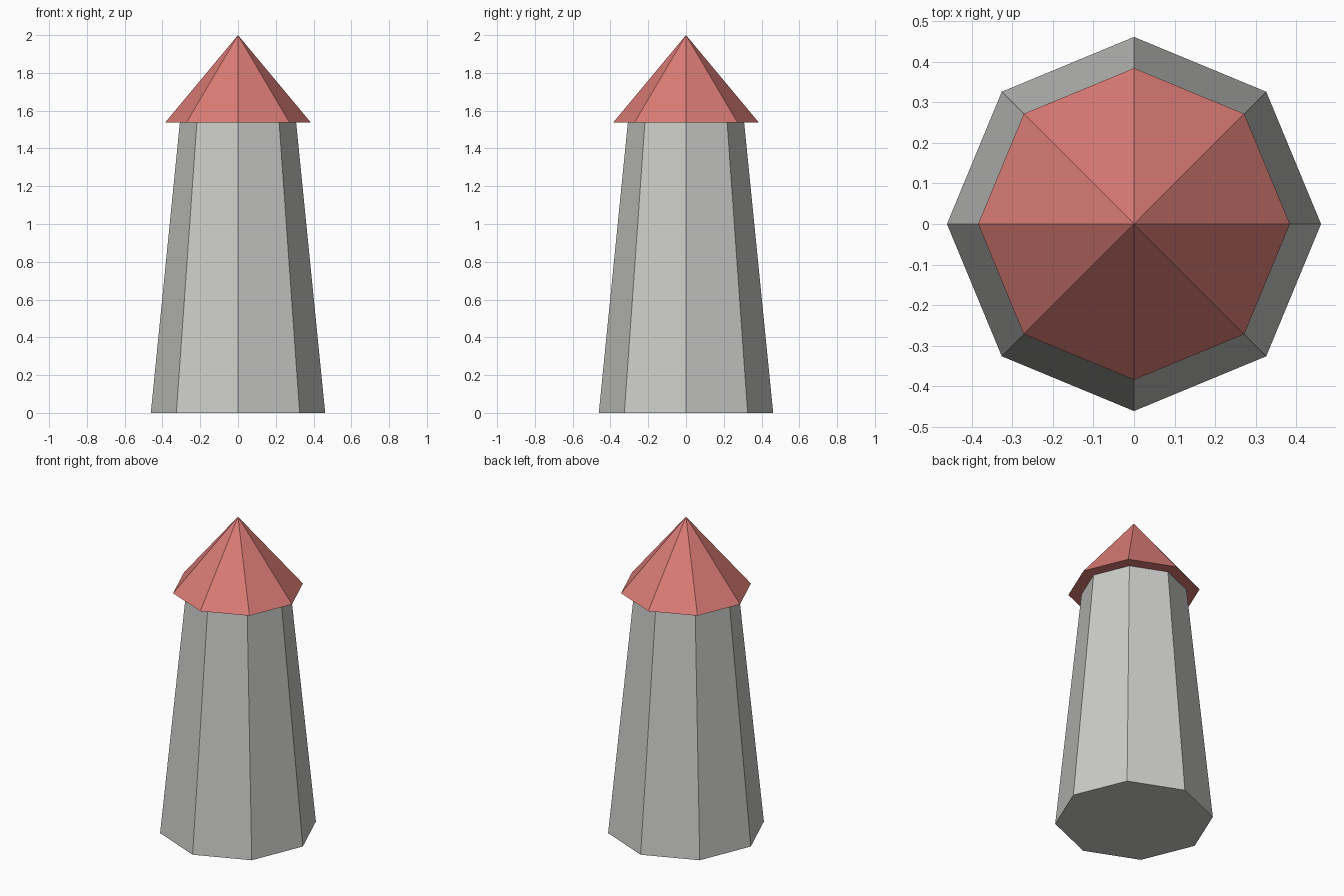
import bpy

if "Cube" in bpy.data.objects:
    bpy.data.objects.remove(bpy.data.objects["Cube"])


def material(name, colour):
    mat = bpy.data.materials.new(name)
    mat.diffuse_color = (*colour, 1.0)
    mat.use_nodes = True
    mat.node_tree.nodes["Principled BSDF"].inputs["Base Color"].default_value = mat.diffuse_color
    return mat


def octagon_part(name, r_bottom, r_top, z_bottom, z_top, mat):
    """Eight-sided tapered solid with corners on the x and y axes."""
    bpy.ops.mesh.primitive_cone_add(
        vertices=8, radius1=r_bottom, radius2=r_top,
        depth=z_top - z_bottom, location=(0, 0, (z_bottom + z_top) / 2))
    obj = bpy.context.object
    obj.name = name
    obj.data.materials.append(mat)
    return obj


stone = material("stone grey", (0.6, 0.6, 0.58))
tile = material("roof red", (0.7, 0.2, 0.18))

EAVES = 1.5385

# Tapered tower body
octagon_part("tower_wall", 0.4615, 0.3077, 0.0, EAVES, stone)

# Pointed roof overhanging the wall
octagon_part("roof", 0.3846, 0.0, EAVES, 2.0, tile)
